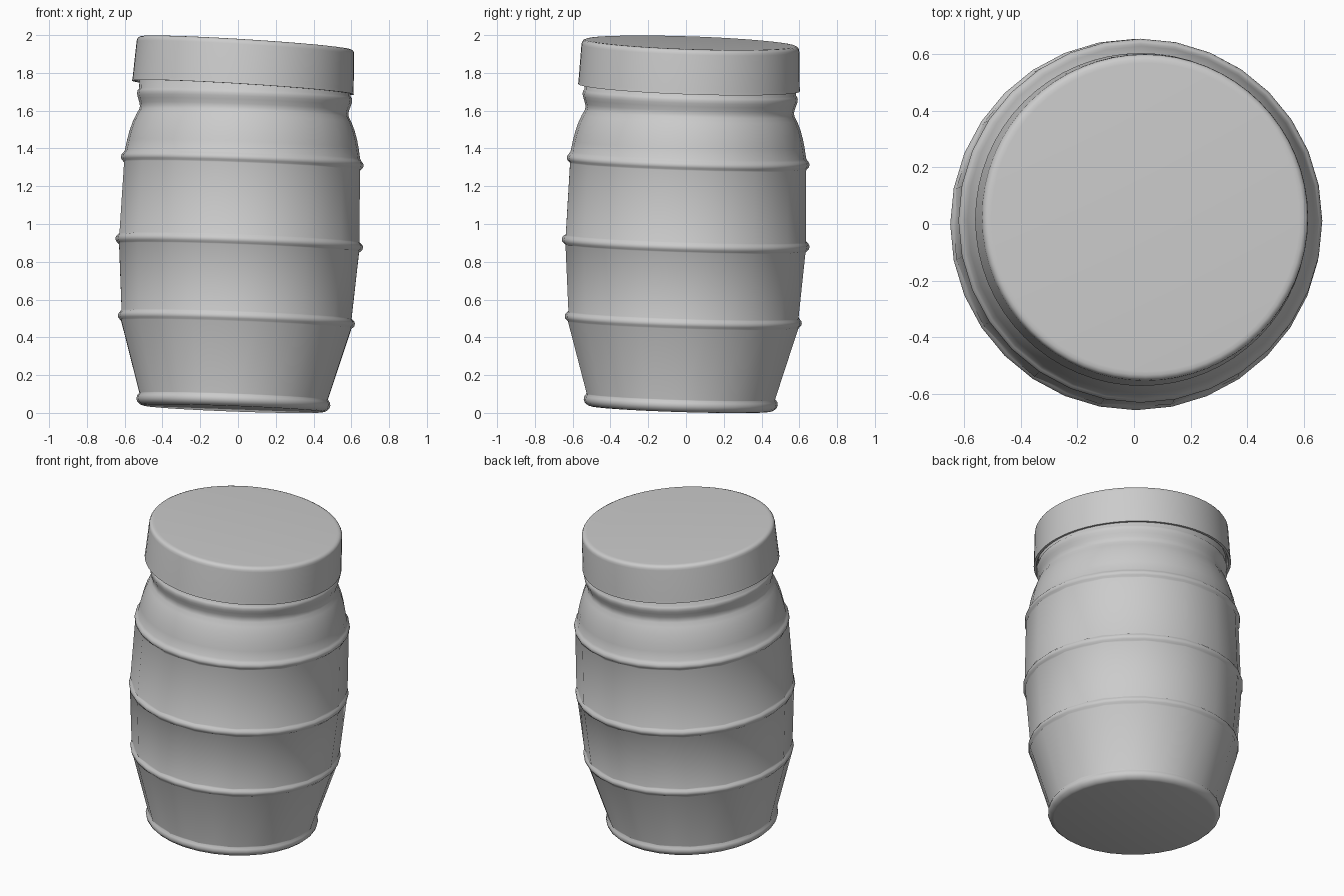
import bpy, bmesh, math
from mathutils import Vector

if "Cube" in bpy.data.objects:
    bpy.data.objects.remove(bpy.data.objects["Cube"])


def lathe(name, profile, sides, loc, axis, sharp=50):
    """Spin (radius, height, panel) rings; panel rings are flattened to sides/2 facets."""
    bm = bmesh.new()
    rings, panel_edge_verts = [], set()
    flat = math.cos(2 * math.pi / sides)
    for r, h, panel in profile:
        ring = []
        for i in range(sides):
            a = 2 * math.pi * i / sides
            k = r * flat if panel and i % 2 == 0 else r
            v = bm.verts.new((k * math.cos(a), k * math.sin(a), h))
            ring.append(v)
            if panel and i % 2:
                panel_edge_verts.add(v)
        rings.append(ring)
    for lo, hi in zip(rings, rings[1:]):
        for i in range(sides):
            j = (i + 1) % sides
            bm.faces.new((lo[i], lo[j], hi[j], hi[i]))
    bm.faces.new(rings[0][::-1])
    bm.faces.new(rings[-1])
    bmesh.ops.recalc_face_normals(bm, faces=bm.faces[:])
    for f in bm.faces:
        f.smooth = True
    for e in bm.edges:
        panel = all(v in panel_edge_verts for v in e.verts)
        e.smooth = not panel and e.calc_face_angle(0) < math.radians(sharp)
    mesh = bpy.data.meshes.new(name)
    bm.to_mesh(mesh)
    bm.free()
    ob = bpy.data.objects.new(name, mesh)
    bpy.context.collection.objects.link(ob)
    ob.location = loc
    ob.rotation_mode = 'QUATERNION'
    ob.rotation_quaternion = Vector((0, 0, 1)).rotation_difference(Vector(axis))
    return ob


def hoop(r, h, wall):
    """Half-round raised band on the wall, with flat-panel rings either side."""
    rings = [(wall, h - 0.027, True)]
    for a in (-60, -30, 0, 30, 60):
        t = math.radians(a)
        rings.append((r - 0.022 * (1 - math.cos(t)), h + 0.024 * math.sin(t), False))
    return rings + [(wall, h + 0.027, True)]


# Barrel body: foot bead, panelled staves between hoops, round shoulder and neck
body = [(0.478, 0, False), (0.492, 0.004, False), (0.508, 0.018, False),
        (0.514, 0.034, False), (0.511, 0.05, False), (0.503, 0.062, False),
        (0.508, 0.066, True)]
body += hoop(0.628, 0.472, 0.621)
body += hoop(0.656, 0.878, 0.648)
body += hoop(0.643, 1.312, 0.637)[:-1]
body += [(r, h, False) for r, h in (
    (0.624, 1.345), (0.614, 1.40), (0.604, 1.445), (0.589, 1.495), (0.57, 1.54),
    (0.556, 1.565), (0.552, 1.582), (0.555, 1.60), (0.562, 1.622), (0.568, 1.64),
    (0.57, 1.655), (0.567, 1.668), (0.56, 1.676), (0.56, 1.86))]
lathe("barrel_jar", body, 32, (-0.026, -0.029, 0.022), (0.037, 0.031, 1))

# Lid: slightly tapered cap with a thin rim, sitting a little askew
lid = [(r, h, False) for r, h in (
    (0.565, 0.02), (0.573, 0.0), (0.588, 0.0), (0.586, 0.018), (0.577, 0.21),
    (0.575, 0.222), (0.569, 0.232), (0.558, 0.237), (0.545, 0.238))]
lathe("lid", lid, 64, (0.026, 0.016, 1.722), (0.062, 0.034, 1))
